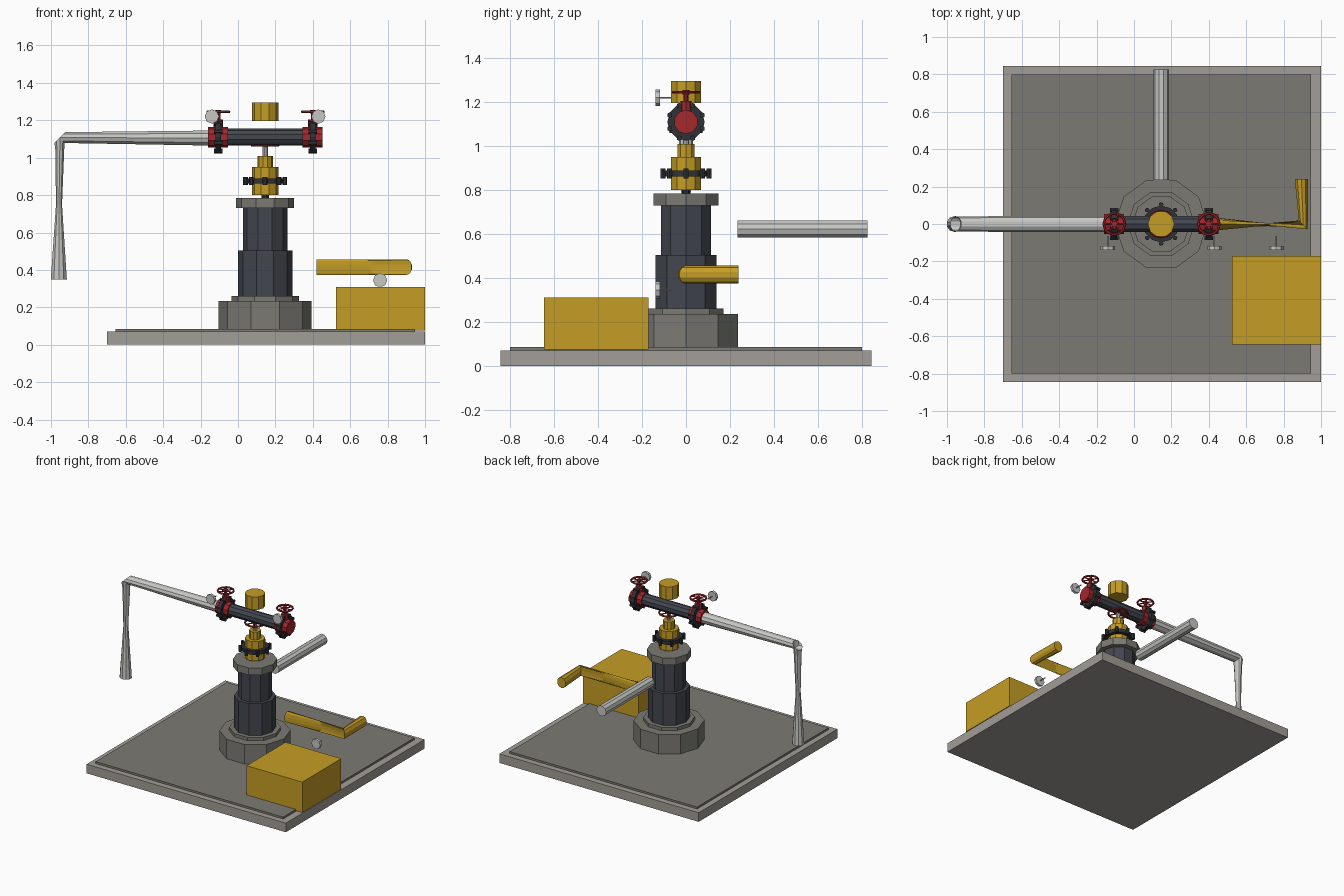
import bpy, bmesh
from math import cos, sin, pi
from mathutils import Vector, Matrix

if "Cube" in bpy.data.objects:
    bpy.data.objects.remove(bpy.data.objects["Cube"])


def material(name, rgb):
    m = bpy.data.materials.new(name)
    m.use_nodes = True
    m.diffuse_color = (*rgb, 1)
    node = next(n for n in m.node_tree.nodes if n.type == 'BSDF_PRINCIPLED')
    node.inputs["Base Color"].default_value = (*rgb, 1)
    return m


CONCRETE = material("pale concrete", (0.36, 0.34, 0.31))
STONE = material("dark concrete", (0.20, 0.195, 0.175))
STEEL = material("blue grey steel", (0.055, 0.062, 0.077))
IRON = material("dark iron", (0.028, 0.031, 0.037))
RED = material("valve red", (0.37, 0.02, 0.025))
YELLOW = material("safety yellow", (0.56, 0.34, 0.018))
SILVER = material("light grey metal", (0.57, 0.57, 0.55))

CX = 0.145      # column axis
PIPE_Z = 1.11   # height of the cross pipe
X, Y, Z = Vector((1, 0, 0)), Vector((0, 1, 0)), Vector((0, 0, 1))


def finish(name, bm, mat):
    bmesh.ops.recalc_face_normals(bm, faces=bm.faces)
    mesh = bpy.data.meshes.new(name)
    bm.to_mesh(mesh)
    bm.free()
    mesh.materials.append(mat)
    obj = bpy.data.objects.new(name, mesh)
    bpy.context.collection.objects.link(obj)
    return obj


def add_rod(bm, a, b, r, sides=10):
    a, b = Vector(a), Vector(b)
    turn = Z.rotation_difference(b - a).to_matrix().to_4x4()
    spin = Matrix.Rotation(pi / 2, 4, 'Z')
    bmesh.ops.create_cone(bm, cap_ends=True, segments=sides, radius1=r, radius2=r,
                          depth=(b - a).length,
                          matrix=Matrix.Translation((a + b) / 2) @ turn @ spin)


def rod(name, a, b, r, mat, sides=10):
    bm = bmesh.new()
    add_rod(bm, a, b, r, sides)
    return finish(name, bm, mat)


def box(name, lo, hi, mat):
    lo, hi = Vector(lo), Vector(hi)
    bm = bmesh.new()
    bmesh.ops.create_cube(bm, size=1, matrix=Matrix.Translation((lo + hi) / 2)
                          @ Matrix.Diagonal((*(hi - lo), 1)))
    return finish(name, bm, mat)


def loft(name, sections, mat, sides=10):
    """Skin elliptical sections given as (centre, half axis, half axis)."""
    bm = bmesh.new()
    rings = []
    for c, u, v in sections:
        rings.append([bm.verts.new(Vector(c) + u * cos(2 * pi * i / sides)
                                   + v * sin(2 * pi * i / sides)) for i in range(sides)])
    for p, q in zip(rings, rings[1:]):
        for i in range(sides):
            j = (i + 1) % sides
            bm.faces.new((p[i], p[j], q[j], q[i]))
    bm.faces.new(rings[0])
    bm.faces.new(rings[-1])
    return finish(name, bm, mat)


def add_torus(bm, c, r, t, major=12, minor=6):
    grid = [[bm.verts.new((c[0] + (r + t * cos(b)) * cos(a),
                           c[1] + (r + t * cos(b)) * sin(a), c[2] + t * sin(b)))
             for b in [2 * pi * j / minor for j in range(minor)]]
            for a in [2 * pi * i / major for i in range(major)]]
    for i in range(major):
        for j in range(minor):
            k, l = (i + 1) % major, (j + 1) % minor
            bm.faces.new((grid[i][j], grid[k][j], grid[k][l], grid[i][l]))


def handwheel(name, c, r):
    bm = bmesh.new()
    add_torus(bm, c, r - 0.007, 0.007)
    c = Vector(c)
    for k in range(3):
        d = Vector((cos(k * pi / 3), sin(k * pi / 3), 0)) * (r - 0.008)
        add_rod(bm, c - d, c + d, 0.005, 6)
    add_rod(bm, c - Z * 0.01, c + Z * 0.01, 0.015, 8)
    finish(name, bm, RED)


def flange(name, c, axis, r, bolt_ring):
    c = Vector(c)
    side = Y
    up = axis.cross(side)
    bm = bmesh.new()
    add_rod(bm, c - axis * 0.014, c + axis * 0.014, r, 12)
    for k in range(8):
        a = 2 * pi * (k + 0.5) / 8 if axis == X else 2 * pi * k / 8
        p = c + (side * cos(a) + up * sin(a)) * bolt_ring
        add_rod(bm, p - axis * 0.022, p + axis * 0.022, 0.013, 6)
    finish(name, bm, IRON)


def gauge(name, x, z):
    bm = bmesh.new()
    add_rod(bm, (x, -0.118, z), (x, -0.138, z), 0.038, 8)
    add_rod(bm, (x, -0.065, z), (x, -0.12, z), 0.004, 6)
    finish(name, bm, SILVER)


# Ground slab
box("slab", (-0.70, -0.845, 0), (1.0, 0.845, 0.07), CONCRETE)
box("slab_top", (-0.655, -0.80, 0.06), (0.945, 0.80, 0.085), STONE)

# Stepped column and valve stack
stack = [
    ("column_foot", 0.08, 0.235, 0.248, STONE),
    ("foot_collar", 0.235, 0.26, 0.18, STONE),
    ("lower_column", 0.26, 0.505, 0.146, STEEL),
    ("upper_column", 0.505, 0.73, 0.119, STEEL),
    ("column_cap", 0.73, 0.785, 0.155, STONE),
    ("lower_pin", 0.785, 0.80, 0.02, IRON),
    ("valve_body", 0.80, 0.95, 0.071, YELLOW),
    ("valve_neck", 0.95, 1.01, 0.041, YELLOW),
    ("valve_stem", 1.01, 1.07, 0.015, SILVER),
    ("top_cap", 1.195, 1.295, 0.071, YELLOW),
]
for name, low, high, r, mat in stack:
    rod(name, (CX, 0, low), (CX, 0, high), r, mat)
flange("valve_flange", (CX, 0, 0.875), Z, 0.098, 0.105)
handwheel("main_handwheel", (CX, 0, 1.065), 0.077)

# Cross pipe with a valve at each end
rod("cross_pipe", (-0.06, 0, PIPE_Z), (0.36, 0, PIPE_Z), 0.045, STEEL)
for side, x in (("right", -0.105), ("left", 0.40)):
    rod(side + "_valve_body", (x - 0.055, 0, PIPE_Z), (x + 0.052, 0, PIPE_Z), 0.055, RED)
    flange(side + "_flange", (x, 0, PIPE_Z), X, 0.085, 0.08)
    rod(side + "_bonnet", (x, 0, 1.15), (x, 0, 1.205), 0.026, RED, 8)
    rod(side + "_stem", (x, 0, 1.20), (x, 0, 1.25), 0.011, RED, 8)
    handwheel(side + "_handwheel", (x, 0, 1.245), 0.064)
gauge("right_gauge", -0.14, 1.22)
gauge("left_gauge", 0.43, 1.22)
gauge("lower_gauge", 0.76, 0.345)

# Outlet pipe with its bent drop leg
loft("outlet_pipe", [
    ((-0.16, 0, 1.105), Y * 0.043, Z * 0.042),
    ((-0.953, 0, 1.108), Y * 0.041, (X + Z) * 0.03),
    ((-0.953, 0, 1.04), Y * 0.032, X * 0.025),
    ((-0.957, 0, 0.75), Y * 0.02, X * 0.017),
    ((-0.958, 0, 0.35), Y * 0.043, X * 0.045)], SILVER)

# Bent yellow pipe, straight rear pipe and cabinet
loft("bent_pipe", [
    ((0.42, 0, 0.415), Z * 0.041, Y * 0.038),
    ((0.905, -0.005, 0.415), Z * 0.041, (X - Y) * 0.025),
    ((0.895, 0.24, 0.415), Z * 0.041, X * 0.037)], YELLOW)
rod("rear_pipe", (CX, 0.235, 0.622), (CX, 0.825, 0.622), 0.041, SILVER)
box("cabinet", (0.525, -0.645, 0.075), (1.0, -0.17, 0.31), YELLOW)
